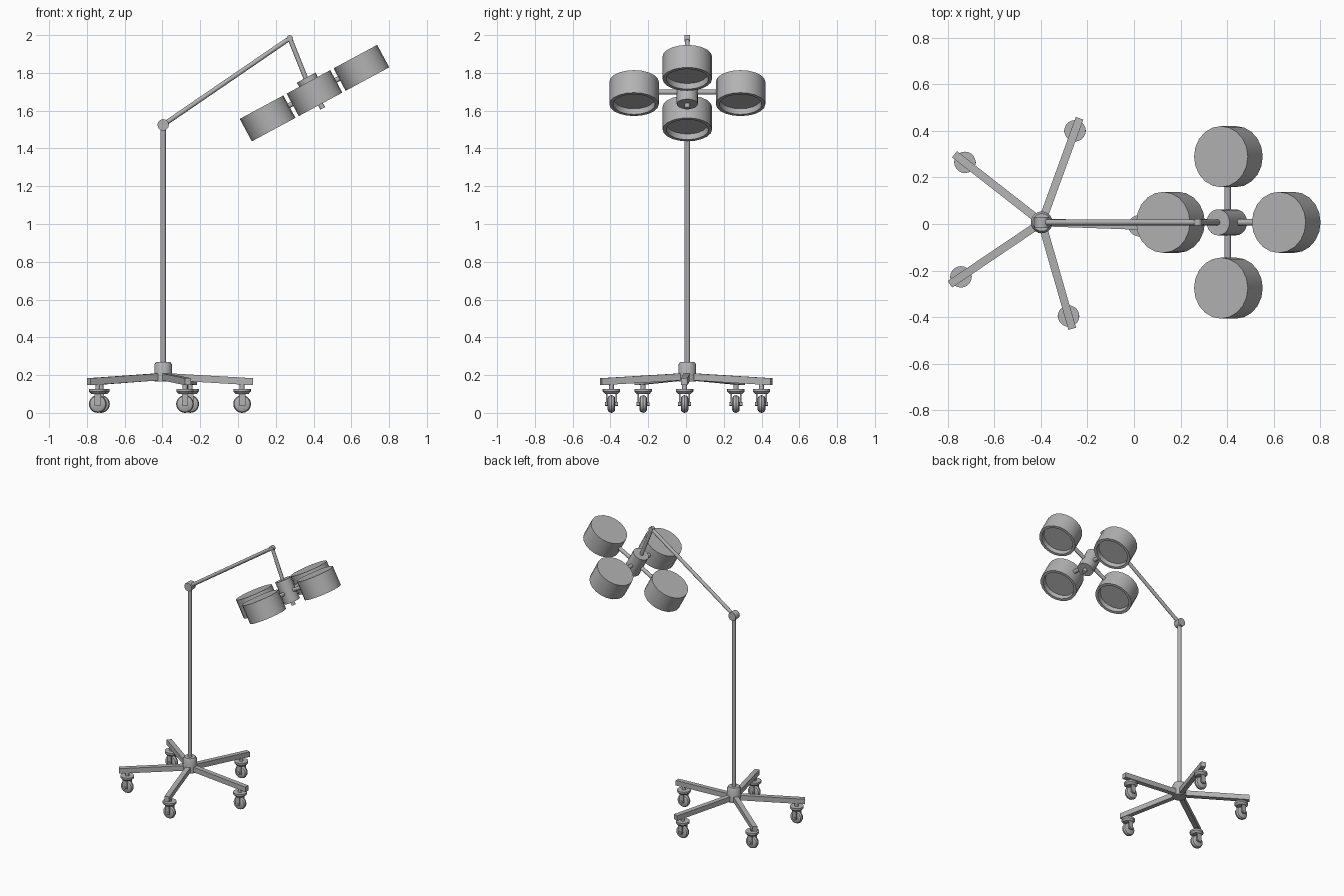
import bpy, bmesh, math
from mathutils import Vector, Matrix

if "Cube" in bpy.data.objects:
    bpy.data.objects.remove(bpy.data.objects["Cube"], do_unlink=True)

GREY = (0.45, 0.45, 0.45, 1)
metal = bpy.data.materials.new("grey_metal")
metal.use_nodes = True
metal.diffuse_color = GREY
metal.node_tree.nodes["Principled BSDF"].inputs["Base Color"].default_value = GREY


def finish(name, bm, matrix):
    bmesh.ops.recalc_face_normals(bm, faces=bm.faces)
    mesh = bpy.data.meshes.new(name)
    bm.to_mesh(mesh)
    bm.free()
    mesh.materials.append(metal)
    obj = bpy.data.objects.new(name, mesh)
    bpy.context.collection.objects.link(obj)
    obj.matrix_world = matrix
    bpy.ops.object.select_all(action='DESELECT')
    bpy.context.view_layer.objects.active = obj
    obj.select_set(True)
    bpy.ops.object.shade_smooth_by_angle(angle=math.radians(32))
    return obj


def lathe(name, profile, origin, axis, sides=20):
    """Turn (radius, height) points about an axis; closes on the axis."""
    bm = bmesh.new()
    verts = [bm.verts.new((r, 0, h)) for r, h in profile]
    edges = [bm.edges.new(pair) for pair in zip(verts, verts[1:])]
    bmesh.ops.spin(bm, geom=verts + edges, axis=(0, 0, 1), cent=(0, 0, 0),
                   angle=math.tau, steps=sides)
    bmesh.ops.remove_doubles(bm, verts=bm.verts, dist=1e-5)
    turn = Vector(axis).to_track_quat('Z', 'Y').to_matrix().to_4x4()
    return finish(name, bm, Matrix.Translation(origin) @ turn)


def rod(name, a, b, r, sides=16):
    a, b = Vector(a), Vector(b)
    length = (b - a).length
    return lathe(name, [(0, 0), (r, 0), (r, length), (0, length)], a, b - a, sides)


def block(name, centre, size, matrix=Matrix()):
    bm = bmesh.new()
    bmesh.ops.create_cube(bm, size=1)
    bmesh.ops.scale(bm, vec=size, verts=bm.verts)
    bmesh.ops.translate(bm, vec=centre, verts=bm.verts)
    return finish(name, bm, matrix)


PX, PY = -0.396, 0.007      # column position
UP, SIDE = Vector((0, 0, 1)), Vector((0, 1, 0))
column = Vector((PX, PY, 0))

# Base hub and column
lathe("base_hub", [(0, 0.165), (0.047, 0.165), (0.047, 0.255), (0.038, 0.27), (0, 0.27)],
      column, UP)
rod("column", column + UP * 0.25, column + UP * 1.525, 0.0145)

# Five sloping legs with casters that all roll along x
for i in range(5):
    angle = math.radians(-2 + 72 * i)
    out = Vector((math.cos(angle), math.sin(angle), 0))
    leg = block(f"leg_{i + 1}", (0.2375, 0, 0.179), (0.475, 0.034, 0.037),
                Matrix.Translation(column) @ Matrix.Rotation(angle, 4, 'Z'))
    for v in leg.data.vertices:
        v.co.z += 0.014 if v.co.x < 0.1 else -0.014

    spot = column + out * 0.418
    rod(f"caster_stem_{i + 1}", spot + UP * 0.11, spot + UP * 0.16, 0.013)
    lathe(f"caster_plate_{i + 1}", [(0, 0.1), (0.034, 0.1), (0.046, 0.113),
                                    (0.046, 0.127), (0, 0.127)], spot, UP)
    hub = spot + UP * 0.047
    lathe(f"caster_wheel_{i + 1}", [(0, -0.02), (0.032, -0.02), (0.042, -0.014), (0.047, 0),
                                    (0.042, 0.014), (0.032, 0.02), (0, 0.02)], hub, SIDE)
    rod(f"caster_axle_{i + 1}", hub - SIDE * 0.034, hub + SIDE * 0.034, 0.01)
    for side, label in ((-1, "front"), (1, "back")):
        block(f"caster_fork_{label}_{i + 1}", spot + Vector((0, side * 0.026, 0.074)),
              (0.034, 0.008, 0.068))

# Elbow, boom and drop arm
elbow = column + UP * 1.525
tip = Vector((0.274, PY, 1.983))
rod("elbow_joint", elbow - SIDE * 0.024, elbow + SIDE * 0.024, 0.03, 20)
rod("boom", elbow, tip, 0.0125)
rod("boom_tip_pivot", tip - SIDE * 0.014, tip + SIDE * 0.014, 0.017)
rod("drop_arm", tip, (0.36, PY, 1.768), 0.0125)

# Tilted lamp head: central hub, handle and four lamps on spokes
tilt = math.radians(28.3)
head = Vector((0.405, PY, 1.693))
down = Vector((math.sin(tilt), 0, -math.cos(tilt)))
across = Vector((math.cos(tilt), 0, math.sin(tilt)))
rod("head_hub", head - down * 0.093, head + down * 0.066, 0.056, 20)
rod("head_handle", head + down * 0.06, head + down * 0.092, 0.014)

LAMP = [(0, -0.0675), (0.131, -0.0675), (0.131, 0.0675), (0.112, 0.0675),
        (0.108, 0.036), (0, 0.036)]
for label, way in (("right", -across), ("left", across), ("front", -SIDE), ("back", SIDE)):
    rod(f"spoke_{label}", head - down * 0.006, head + way * 0.17 - down * 0.006, 0.0135)
    lathe(f"lamp_{label}", LAMP, head + way * 0.282, down, 20)
